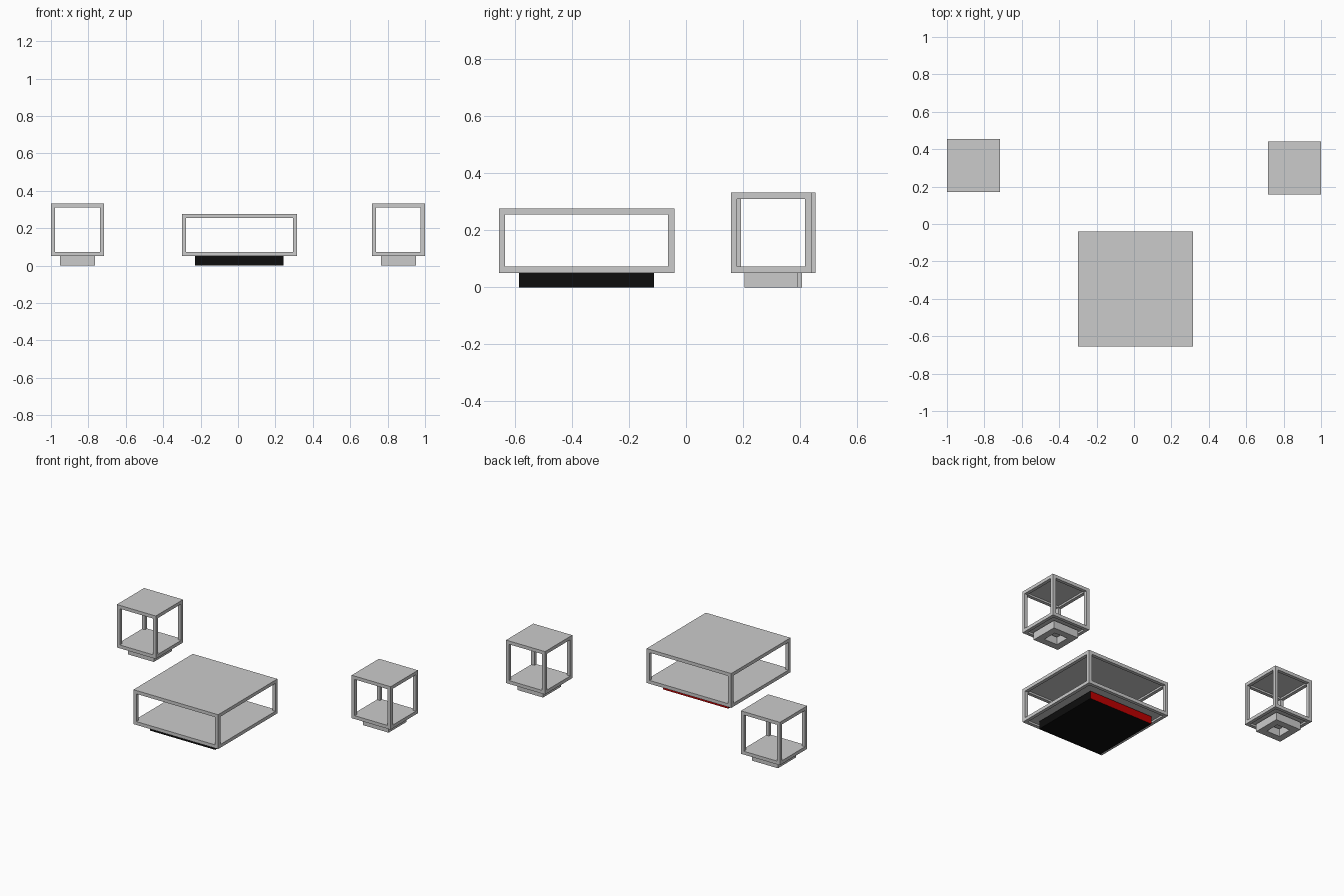
import bpy, bmesh
from mathutils import Vector

if "Cube" in bpy.data.objects:
    bpy.data.objects.remove(bpy.data.objects["Cube"])


def material(name, colour):
    m = bpy.data.materials.new(name)
    m.diffuse_color = colour
    m.use_nodes = True
    m.node_tree.nodes["Principled BSDF"].inputs["Base Color"].default_value = m.diffuse_color
    return m


def boxes(name, items, mat=None):
    """One object from several boxes, each (min corner, max corner)."""
    bm = bmesh.new()
    for lo, hi in items:
        lo, hi = Vector(lo), Vector(hi)
        for v in bmesh.ops.create_cube(bm, size=1)["verts"]:
            v.co = [(lo[i] + hi[i]) / 2 + v.co[i] * (hi[i] - lo[i]) for i in range(3)]
    me = bpy.data.meshes.new(name)
    bm.to_mesh(me)
    bm.free()
    ob = bpy.data.objects.new(name, me)
    bpy.context.collection.objects.link(ob)
    if mat:
        me.materials.append(mat)
    return ob


def ring(x0, y0, x1, y1, z0, z1, t):
    """Four bars forming a rectangular loop."""
    return [((x0, y0, z0), (x1, y0 + t, z1)), ((x0, y1 - t, z0), (x1, y1, z1)),
            ((x0, y0 + t, z0), (x0 + t, y1 - t, z1)), ((x1 - t, y0 + t, z0), (x1, y1 - t, z1))]


def table(name, x0, y0, size, z0, z1, t):
    x1, y1 = x0 + size, y0 + size
    # top and bottom loops of the tube frame
    boxes(name + "_top_frame", ring(x0, y0, x1, y1, z1 - t, z1, t))
    boxes(name + "_bottom_frame", ring(x0, y0, x1, y1, z0, z0 + t, t))
    # corner posts
    boxes(name + "_posts", [((x, y, z0 + t), (x + t, y + t, z1 - t))
                            for x in (x0, x1 - t) for y in (y0, y1 - t)])
    # inset panels, flush with the upper side of each loop
    for part, z in (("_top_panel", z1), ("_shelf_panel", z0 + t)):
        boxes(name + part, [((x0 + t, y0 + t, z - 0.010), (x1 - t, y1 - t, z))])


T = 0.022
Z = 0.051

# side tables with hollow plinths
for name, x0, y0 in (("left_table", -1.0, 0.171), ("right_table", 0.716, 0.157)):
    table(name, x0, y0, 0.283, Z, 0.333, T)
    m = 0.048
    boxes(name + "_plinth", ring(x0 + m, y0 + m, x0 + 0.283 - m, y0 + 0.283 - m, 0, Z, 0.045))

# low centre table with a black plinth
table("centre_table", -0.30, -0.656, 0.615, Z, 0.277, T)
plinth = boxes("centre_plinth", [((-0.229, -0.585, 0), (0.244, -0.112, Z))],
               material("black", (0.004, 0.004, 0.004, 1)))
# red back face of the plinth
plinth.data.materials.append(material("red", (0.5, 0, 0, 1)))
for p in plinth.data.polygons:
    if p.normal.y > 0.5:
        p.material_index = 1
